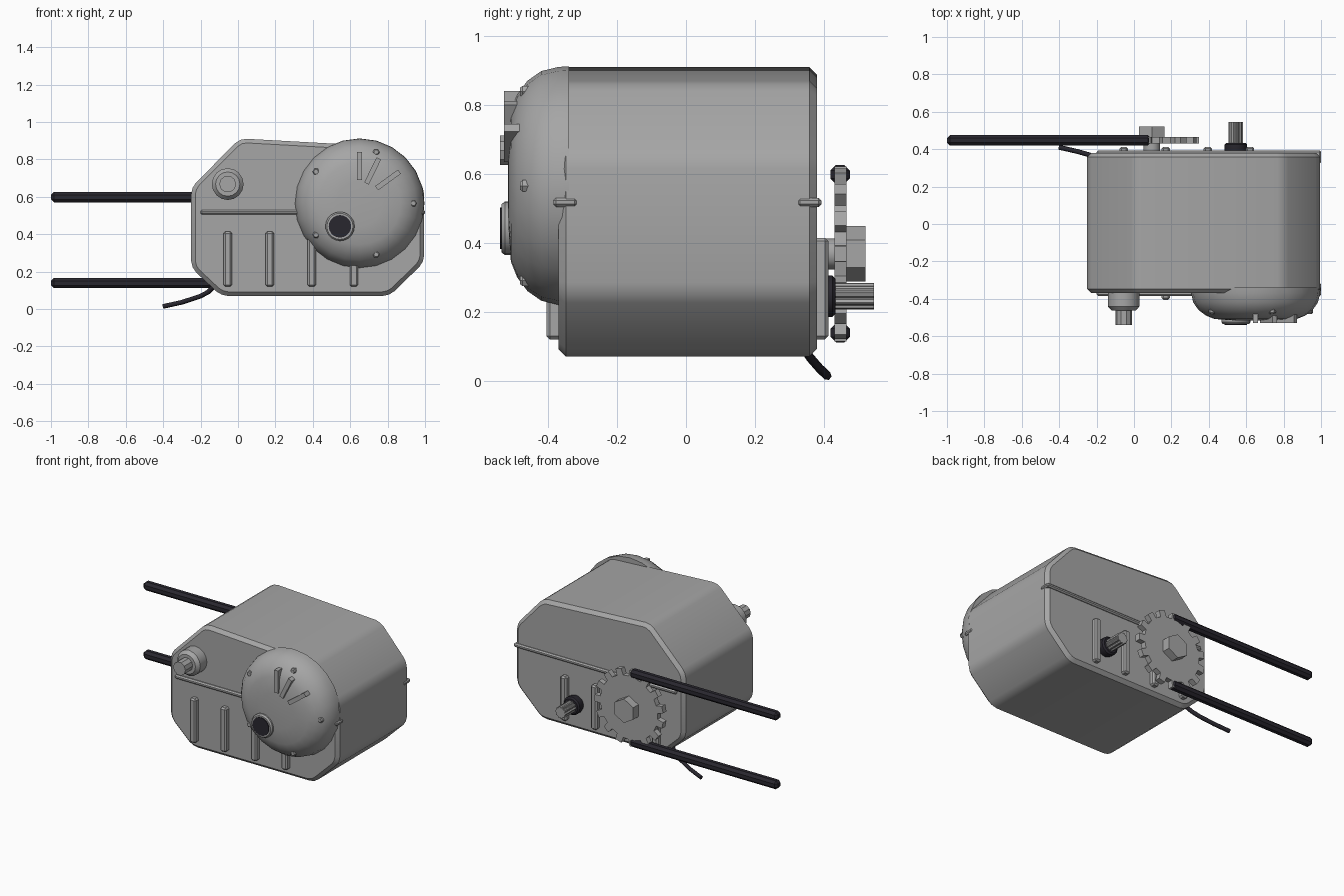
import bpy, bmesh
from math import sin, cos, pi, radians
from mathutils import Vector, Matrix

cube = bpy.data.objects.get("Cube")
if cube:
    bpy.data.objects.remove(cube)


def material(name, rgb):
    m = bpy.data.materials.new(name)
    m.use_nodes = True
    m.diffuse_color = (*rgb, 1)
    m.node_tree.nodes["Principled BSDF"].inputs["Base Color"].default_value = (*rgb, 1)
    return m


METAL = material("grey metal", (0.38, 0.38, 0.38))
DARK = material("dark rubber", (0.022, 0.02, 0.028))


def finish(name, bm, mat, angle=35):
    bmesh.ops.recalc_face_normals(bm, faces=bm.faces[:])
    me = bpy.data.meshes.new(name)
    bm.to_mesh(me)
    bm.free()
    me.materials.append(mat)
    ob = bpy.data.objects.new(name, me)
    bpy.context.collection.objects.link(ob)
    bpy.ops.object.select_all(action='DESELECT')
    ob.select_set(True)
    bpy.context.view_layer.objects.active = ob
    bpy.ops.object.shade_smooth_by_angle(angle=radians(angle))
    return ob


def prism(outline, y0, y1):
    """Extrude an (x, z) outline along y."""
    bm = bmesh.new()
    face = bm.faces.new([bm.verts.new((x, y0, z)) for x, z in outline])
    out = bmesh.ops.extrude_face_region(bm, geom=[face])
    moved = [v for v in out["geom"] if isinstance(v, bmesh.types.BMVert)]
    bmesh.ops.translate(bm, verts=moved, vec=(0, y1 - y0, 0))
    return bm


def runs_along_y(e):
    return abs(e.verts[0].co.y - e.verts[1].co.y) > 0.1


def turned(name, x, z, profile, n, mat, phase=0.0, angle=35):
    """Closed turned part about a y axis; profile is (radius, y)."""
    bm = bmesh.new()
    rings = []
    for r, y in profile:
        rings.append([bm.verts.new((x + r * cos(phase + 2 * pi * i / n), y,
                                    z + r * sin(phase + 2 * pi * i / n))) for i in range(n)])
    for a, b in zip(rings, rings[1:]):
        for i in range(n):
            j = (i + 1) % n
            bm.faces.new((a[i], a[j], b[j], b[i]))
    bm.faces.new(rings[0])
    bm.faces.new(rings[-1])
    return finish(name, bm, mat, angle)


def block(name, centre, size, mat, bevel=0.0, turn=0.0):
    bm = bmesh.new()
    bmesh.ops.create_cube(bm, size=1, matrix=Matrix.Translation(centre)
                          @ Matrix.Rotation(turn, 4, 'Y') @ Matrix.Diagonal((*size, 1)))
    if bevel:
        bmesh.ops.bevel(bm, geom=bm.edges[:], offset=bevel, segments=1, affect='EDGES')
    return finish(name, bm, mat, 20)


# Main housing with softened long corners and a chamfered rim
housing = prism([(-.25, .22), (-.25, .65), (.01, .912), (.8, .868),
                 (.995, .65), (.995, .25), (.81, .07), (-.09, .07)], -.37, .38)
bmesh.ops.bevel(housing, geom=[e for e in housing.edges if runs_along_y(e)],
                offset=.035, segments=2, profile=.5, affect='EDGES')
bmesh.ops.bevel(housing, geom=[e for e in housing.edges if not runs_along_y(e)],
                offset=.022, segments=1, affect='EDGES')
finish("housing", housing, METAL, 30)

# Seam rails and upright ribs on both faces
for side, y in (("front", -.35), ("back", .358)):
    block(side + "_seam_rail", (.4, y, .517), (1.2, .07, .026), METAL, .008)
    sign = -1 if y < 0 else 1
    for i in range(4):
        block(f"{side}_rib_{i + 1}", (-.055 + .225 * i, y + sign * .015, .267),
              (.045, .08, .295), METAL, .01)

# Domed clutch cover
CX, CZ = .65, .565
turned("domed_cover", CX, CZ, [(.347, -.34), (.345, -.37), (.333, -.42), (.305, -.46),
                               (.265, -.49), (.22, -.508), (.12, -.515), (.02, -.517)],
       24, METAL, angle=40)
for i in range(5):
    a = 2 * pi * i / 5
    turned(f"cover_screw_{i + 1}", CX + .288 * cos(a), CZ + .288 * sin(a),
           [(.019, -.44), (.019, -.474), (.013, -.481)], 6, METAL)

# Raised fins on the cover
for i, (x, z, deg) in enumerate([(.65, .765, 0), (.72, .738, 26), (.802, .69, 54)]):
    block(f"cover_fin_{i + 1}", (x, -.5, z), (.027, .056, .15), METAL, 0, radians(deg))

# Filler cap on the cover
turned("cap_ring", .545, .442, [(.078, -.49), (.078, -.525), (.07, -.535)], 20, METAL)
turned("cap_centre", .545, .442, [(.06, -.5), (.06, -.54)], 20, DARK)

# Front shaft boss
turned("front_boss", -.055, .668, [(.085, -.35), (.085, -.44), (.065, -.462)], 16, METAL)
turned("front_shaft", -.055, .668, [(.045, -.44), (.045, -.54)], 10, METAL, angle=20)

# Back splined shaft with its seal
turned("shaft_seal", .545, .245, [(.05, .36), (.06, .395), (.06, .425), (.05, .434)], 16, DARK)
teeth = []
for i in range(40):
    r = .039 if i % 4 < 2 else .033
    teeth.append((.545 + r * cos(2 * pi * i / 40), .245 + r * sin(2 * pi * i / 40)))
finish("splined_shaft", prism(teeth, .37, .545), METAL, 20)

# Sprocket with square teeth, hub nut and axle
SX, SZ, COUNT = .095, .368, 15
outline = []
for i in range(COUNT):
    for r, f in ((.212, -.27), (.254, -.21), (.254, .21), (.212, .27)):
        a = 2 * pi * (i + f) / COUNT
        outline.append((SX + r * cos(a), SZ + r * sin(a)))
finish("sprocket", prism(outline, .43, .466), METAL, 20)
turned("sprocket_nut", SX, SZ, [(.08, .45), (.08, .52)], 6, METAL, pi / 6, 20)
turned("sprocket_axle", SX, SZ, [(.045, .36), (.045, .45)], 12, METAL)

# Chain runs
for name, z in (("upper_chain", .598), ("lower_chain", .139)):
    block(name, (-.455, .447, z), (1.09, .056, .056), DARK, .016)

# Lever hanging from the back corner
curve = bpy.data.curves.new("lever", 'CURVE')
curve.dimensions = '3D'
curve.bevel_depth = .013
curve.bevel_resolution = 1
curve.use_fill_caps = True
path = [(-.12, .32, .13), (-.16, .345, .09), (-.205, .36, .067), (-.3, .387, .036), (-.4, .41, .014)]
spline = curve.splines.new('POLY')
spline.points.add(len(path) - 1)
for p, co in zip(spline.points, path):
    p.co = (*co, 1)
curve.materials.append(DARK)
bpy.context.collection.objects.link(bpy.data.objects.new("lever", curve))
